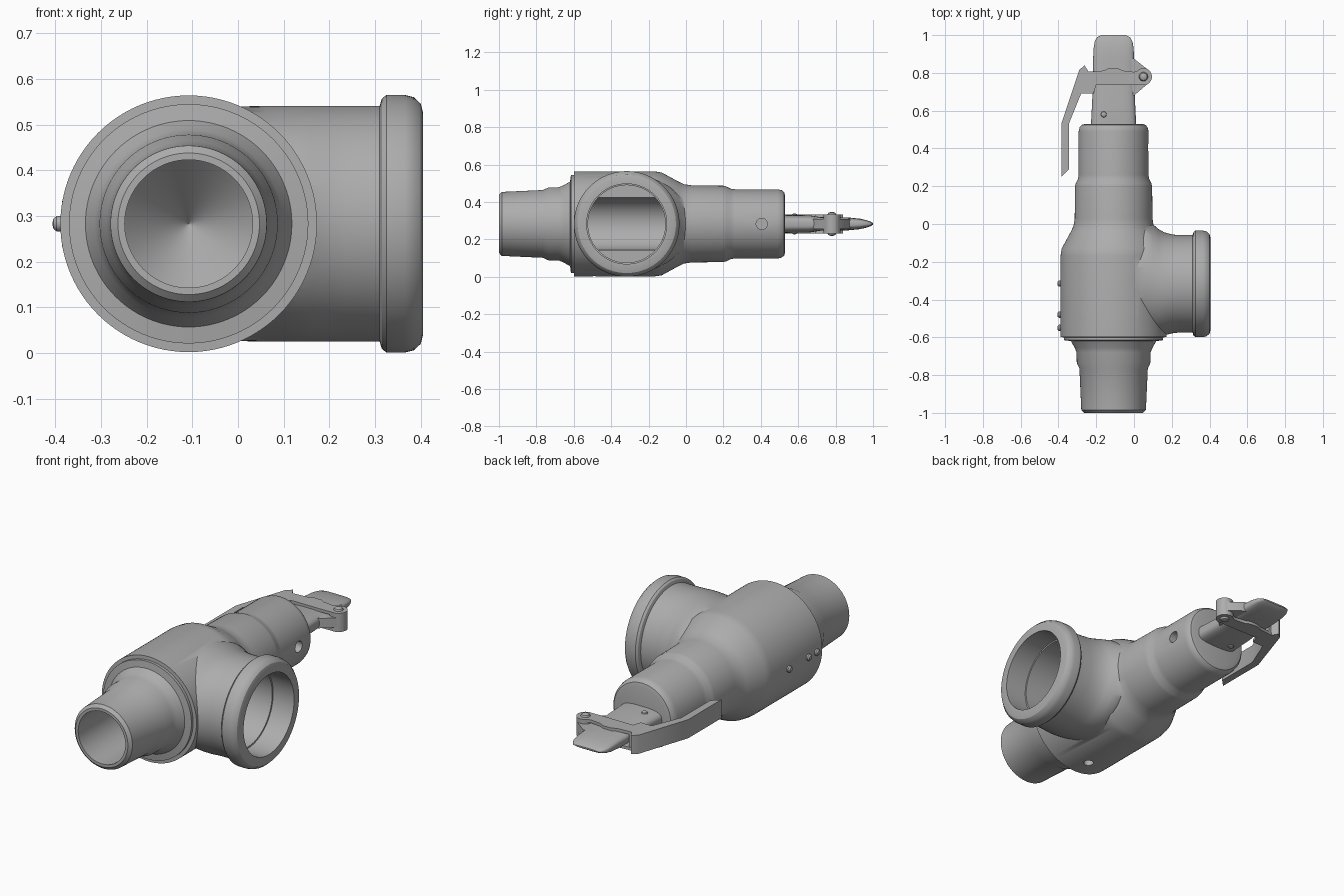
import bpy, bmesh, math
from mathutils import Vector

cube = bpy.data.objects.get("Cube")
if cube:
    bpy.data.objects.remove(cube, do_unlink=True)

steel = bpy.data.materials.new("grey_steel")
steel.use_nodes = True
GREY = (0.42, 0.42, 0.42, 1)
steel.diffuse_color = GREY
steel.node_tree.nodes["Principled BSDF"].inputs["Base Color"].default_value = GREY

CX, CZ = -0.108, 0.283     # main axis, running along y
OUT_Y = -0.317             # outlet axis, running along x
ORDER = {"X": (2, 0, 1), "Y": (0, 2, 1), "Z": (0, 1, 2)}


def finish(name, bm):
    bmesh.ops.recalc_face_normals(bm, faces=bm.faces)
    mesh = bpy.data.meshes.new(name)
    bm.to_mesh(mesh)
    bm.free()
    mesh.materials.append(steel)
    obj = bpy.data.objects.new(name, mesh)
    bpy.context.collection.objects.link(obj)
    return obj


def loft(name, axis, centre, sections, n=96, power=2):
    """Skin rings along an axis; a section is (t, half_u, half_v, shift_u)."""
    bm = bmesh.new()
    rings = []
    for sec in sections:
        t, a = sec[0], sec[1]
        b = sec[2] if len(sec) > 2 else a
        shift = sec[3] if len(sec) > 3 else 0
        ring = []
        for i in range(n):
            ang = math.tau * i / n
            c, s = math.cos(ang), math.sin(ang)
            u = math.copysign(abs(c) ** (2 / power), c) * a + shift
            v = math.copysign(abs(s) ** (2 / power), s) * b
            local = (u, v, t)
            ring.append(bm.verts.new(Vector(centre) + Vector([local[k] for k in ORDER[axis]])))
        rings.append(ring)
    for r0, r1 in zip(rings, rings[1:]):
        for i in range(n):
            j = (i + 1) % n
            bm.faces.new((r0[i], r0[j], r1[j], r1[i]))
    bm.faces.new(rings[0])
    bm.faces.new(rings[-1])
    return finish(name, bm)


def prism(name, outline, z0, z1):
    """Extrude an xy outline between two heights."""
    bm = bmesh.new()
    face = bm.faces.new([bm.verts.new((x, y, z0)) for x, y in outline])
    top = bmesh.ops.extrude_face_region(bm, geom=[face])["geom"]
    bmesh.ops.translate(bm, vec=(0, 0, z1 - z0),
                        verts=[g for g in top if isinstance(g, bmesh.types.BMVert)])
    return finish(name, bm)


def combine(obj, tool, operation):
    """Apply a boolean and discard the tool."""
    tool.hide_render = True
    mod = obj.modifiers.new(operation, "BOOLEAN")
    mod.operation, mod.solver, mod.object = operation, "EXACT", tool
    dg = bpy.context.evaluated_depsgraph_get()
    mesh = bpy.data.meshes.new_from_object(obj.evaluated_get(dg))
    obj.modifiers.clear()
    obj.data = mesh
    bpy.data.objects.remove(tool, do_unlink=True)


# Valve body: inlet pipe, flange, barrel and neck
body = loft("valve_body", "Y", (CX, 0, CZ), [
    (-1.0, 0.155), (-0.985, 0.171), (-0.765, 0.181), (-0.735, 0.195), (-0.68, 0.196),
    (-0.655, 0.206), (-0.62, 0.226), (-0.615, 0.262), (-0.6, 0.262), (-0.599, 0.281),
    (-0.17, 0.281), (-0.13, 0.275), (-0.04, 0.226), (-0.01, 0.212), (0.03, 0.206),
    (0.2, 0.204), (0.215, 0.2), (0.24, 0.188), (0.26, 0.185), (0.49, 0.185),
    (0.512, 0.18), (0.525, 0.169), (0.53, 0.15)])

# Side outlet with its flared root and rounded collar
outlet = loft("outlet", "X", (0, OUT_Y, CZ), [
    (-0.09, 0.28, 0.255, 0.02), (0.06, 0.309, 0.258, 0.031), (0.1, 0.298, 0.258, 0.018),
    (0.13, 0.284, 0.258, 0.006), (0.16, 0.273, 0.258, 0), (0.2, 0.262, 0.258, 0),
    (0.235, 0.258), (0.31, 0.258), (0.315, 0.274), (0.325, 0.282), (0.365, 0.282),
    (0.385, 0.277), (0.4, 0.263), (0.405, 0.244)])
combine(body, outlet, "UNION")

# Bores and drain holes
combine(body, loft("inlet_bore", "Y", (CX, 0, CZ), [
    (-1.1, 0.14), (-0.1, 0.14), (0.05, 0.001)]), "DIFFERENCE")
combine(body, loft("outlet_bore", "X", (0, OUT_Y, CZ), [
    (CX, 0.207), (0.28, 0.207), (0.281, 0.214), (0.5, 0.214)]), "DIFFERENCE")
combine(body, loft("neck_hole", "X", (0, 0.405, CZ), [
    (-0.02, 0.03), (0.2, 0.03)], 32), "DIFFERENCE")
combine(body, loft("drain_hole", "Z", (CX, -0.49, 0), [
    (-0.1, 0.025), (0.08, 0.025)], 32), "DIFFERENCE")

# Rounded pins on the side away from the outlet
for i, y in enumerate((-0.315, -0.48, -0.55)):
    loft(f"side_pin_{i + 1}", "X", (CX - 0.281, y, CZ), [
        (-0.017, 0.003), (-0.015, 0.011), (-0.008, 0.017), (0.002, 0.017), (0.03, 0.012)], 24)

# Flattened spindle narrowing to a tongue
loft("spindle_tongue", "Y", (CX, 0, CZ), [
    (0.5, 0.121, 0.048), (0.66, 0.113, 0.046), (0.72, 0.111, 0.036), (0.86, 0.109, 0.035),
    (0.93, 0.106, 0.028), (0.965, 0.1, 0.02), (0.988, 0.088, 0.012), (1.0, 0.065, 0.004)],
     64, 3.2)

# Lug that carries the pivot
prism("pivot_lug", [(-0.03, 0.66), (0.0, 0.68), (0.07, 0.74), (0.07, 0.82), (0.0, 0.875),
                    (-0.03, 0.88)], CZ - 0.026, CZ + 0.026)
PIVOT = (0.05, 0.78, CZ)
loft("pivot_boss", "Z", PIVOT, [(-0.05, 0.045), (0.05, 0.045)], 40)

# Domed pins through the pivot and the spindle
for name, at, reach, r in (("pivot_pin", PIVOT, 0.064, 0.024),
                           ("spindle_pin", (-0.16, 0.58, CZ), 0.056, 0.017)):
    half = [(reach - 0.014, r), (reach - 0.005, r * 0.8), (reach, r * 0.25)]
    loft(name, "Z", at, [(-t, s) for t, s in reversed(half)] + half, 24)

# Fork plates above and below the tongue
fork = [(-0.28, 0.69), (-0.215, 0.69), (-0.2, 0.735), (0.0, 0.735), (0.05, 0.737),
        (0.05, 0.823), (0.0, 0.805), (-0.06, 0.812), (-0.085, 0.825), (-0.135, 0.825),
        (-0.16, 0.812), (-0.26, 0.805)]
for side, name in ((1, "fork_upper"), (-1, "fork_lower")):
    z = sorted((CZ + side * 0.034, CZ + side * 0.05))
    prism(name, fork, *z)

# Bent lever handle
prism("lever_handle", [
    (-0.385, 0.25), (-0.345, 0.29), (-0.345, 0.53), (-0.28, 0.69), (-0.225, 0.69),
    (-0.225, 0.805), (-0.24, 0.805), (-0.262, 0.84), (-0.29, 0.815), (-0.385, 0.53)],
      CZ - 0.05, CZ + 0.05)

# Smooth shading with sharp edges kept
bpy.ops.object.select_all(action="DESELECT")
for obj in bpy.context.collection.objects:
    if obj.type == "MESH" and steel.name in obj.data.materials:
        obj.select_set(True)
        bpy.context.view_layer.objects.active = obj
bpy.ops.object.shade_smooth_by_angle(angle=math.radians(32))
